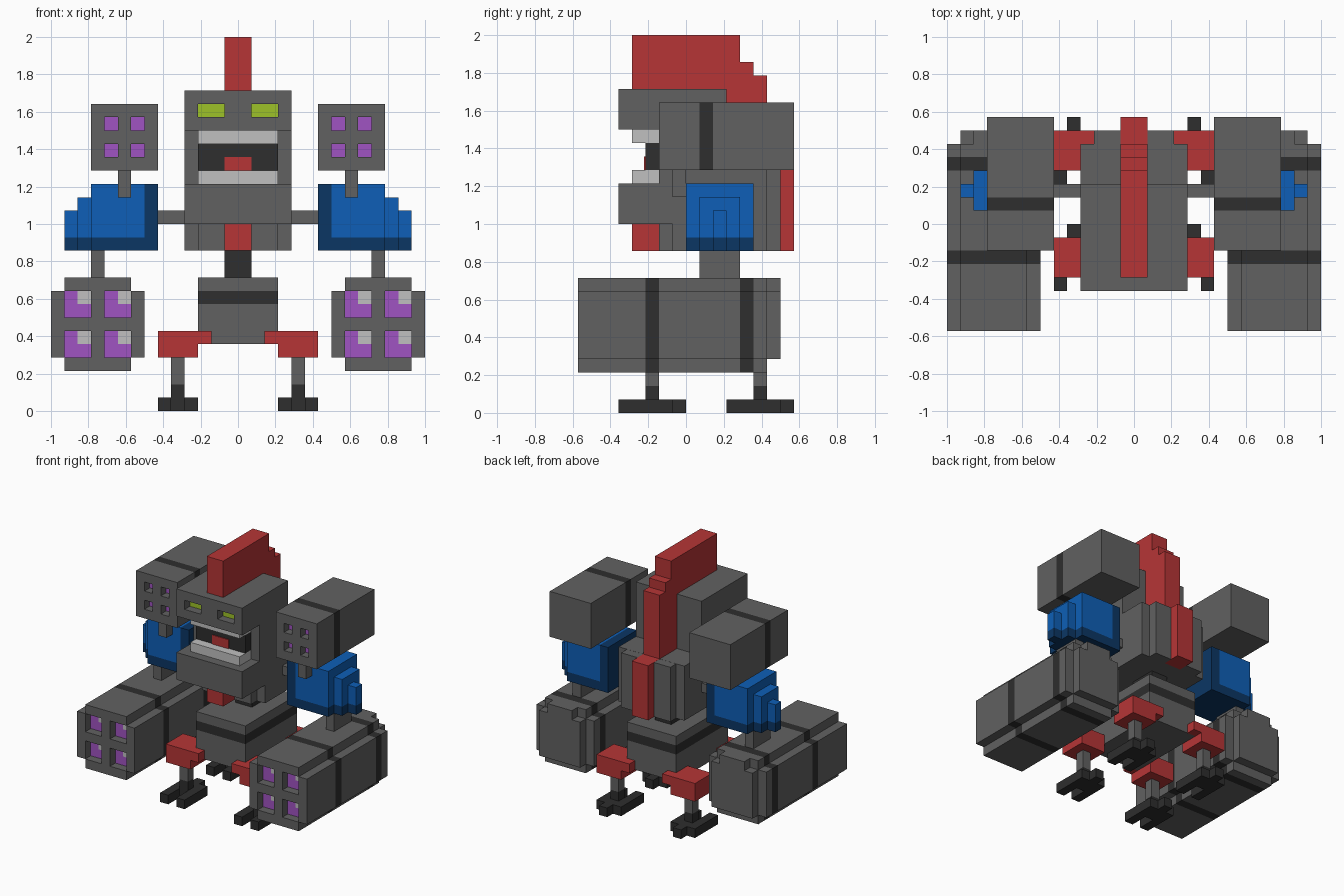
import bpy, bmesh
from mathutils import Vector

if "Cube" in bpy.data.objects:
    bpy.data.objects.remove(bpy.data.objects["Cube"], do_unlink=True)

U = 1 / 14  # one block


def linear(c):
    c /= 255
    return c / 12.92 if c <= 0.04045 else ((c + 0.055) / 1.055) ** 2.4


def material(name, r, g, b):
    m = bpy.data.materials.new(name)
    m.use_nodes = True
    col = (linear(r), linear(g), linear(b), 1)
    m.diffuse_color = col
    m.node_tree.nodes["Principled BSDF"].inputs["Base Color"].default_value = col
    return m


GREY = material("steel grey", 97, 97, 97)
BLACK = material("charcoal", 46, 46, 46)
RED = material("red", 182, 53, 54)
BLUE = material("blue", 14, 95, 183)
NAVY = material("dark blue", 11, 54, 100)
PURPLE = material("purple", 160, 84, 194)
LIGHT = material("light grey", 192, 192, 192)
GREEN = material("lime green", 157, 194, 40)


def part(name, mat, *boxes, side=1):
    """One object from boxes (x0, x1, y0, y1, z0, z1) in block units."""
    bm = bmesh.new()
    for x0, x1, y0, y1, z0, z1 in boxes:
        if side < 0:
            x0, x1 = -x1, -x0
        size = Vector((x1 - x0, y1 - y0, z1 - z0))
        mid = Vector((x0 + x1, y0 + y1, z0 + z1)) / 2
        for v in bmesh.ops.create_cube(bm, size=1)["verts"]:
            v.co = (v.co * size + mid) * U
    me = bpy.data.meshes.new(name)
    bm.to_mesh(me)
    bm.free()
    me.materials.append(mat)
    ob = bpy.data.objects.new(name, me)
    bpy.context.collection.objects.link(ob)


def grille(xs, zs, y0, y1):
    """Front plate with openings: xs and zs alternate solid and open spans."""
    boxes = []
    for i in range(len(xs) - 1):
        if i % 2 == 0:
            boxes.append((xs[i], xs[i + 1], y0, y1, zs[0], zs[-1]))
        else:
            for k in range(0, len(zs) - 1, 2):
                if zs[k] < zs[k + 1]:
                    boxes.append((xs[i], xs[i + 1], y0, y1, zs[k], zs[k + 1]))
    return boxes


# Head, jaw and face
part("head", GREY, (-4, 4, -4, 3, 21, 24), (-4, 4, -2, 3, 17, 21),
     *grille((-4, -3, -1, 1, 3, 4), (21, 22, 23, 24), -5, -4))
part("eyes", GREEN, (-3, -1, -4.08, -3.9, 22, 23), (1, 3, -4.08, -3.9, 22, 23))
part("jaw", GREY, (-4, 4, -5, -1, 14, 17))
part("mouth", BLACK, (-3, 3, -3, -1.9, 18, 20))
part("tongue", RED, (-1, 1, -3.1, -2.5, 18, 19))
part("upper_teeth", LIGHT, (-3, 3, -4, -1.9, 20, 21))
part("lower_teeth", LIGHT, (-3, 3, -4, -1.9, 17, 18))
part("beard", RED, (-1, 1, -4, -2, 12, 14))

# Crest running over the head and down the back
part("crest", RED, (-1, 1, -4, 4, 24, 28), (-1, 1, 3, 5, 18, 26), (-1, 1, 3, 6, 18, 25))
part("back_plate", RED, (-1, 1, 6, 8, 12, 18))

# Torso, waist and pelvis
part("torso", GREY, (-4, 4, -1, 6, 12, 18), (-3, 3, -2, 7, 12, 17.99))
part("waist", BLACK, (-1, 1, 1, 4, 10, 12))
part("pelvis_base", GREY, (-3, 3, -3, 6, 5, 8))
part("pelvis_band", BLACK, (-3, 3, -3, 6, 8, 9))
part("pelvis_top", GREY, (-3, 3, -3, 6, 9, 10))

for s, label in ((1, "left"), (-1, "right")):
    # Shoulder
    part(label + "_shoulder_strut", GREY, (4, 6, 2, 3, 14, 15), side=s)
    part(label + "_shoulder", BLUE, (7, 11, 0, 5, 13, 17), (11, 12, 1, 4, 13, 16),
         (12, 13, 2, 3, 13, 15), side=s)
    part(label + "_shoulder_trim", NAVY, (6, 7, 0, 5, 12, 17), (7, 11, 0, 5, 12, 13),
         (11, 12, 1, 4, 12, 13), (12, 13, 2, 3, 12, 13), side=s)

    # Upper cannon with four recessed barrels
    part(label + "_cannon_post", GREY, (8, 9, -1, 0, 16, 18), side=s)
    part(label + "_upper_cannon", GREY, (6, 11, -1, 1, 18, 23), (6, 11, 2, 8, 18, 23),
         *grille((6, 7, 8, 9, 10, 11), (18, 19, 20, 21, 22, 23), -2, -1), side=s)
    part(label + "_upper_cannon_band", BLACK, (6, 11, 1, 2, 18, 23), side=s)
    part(label + "_upper_barrels", PURPLE,
         *[(x, x + 1, -1.08, -0.9, z, z + 1) for x in (7, 9) for z in (19, 21)], side=s)

    # Forearm cannon, cross-shaped section in bands along its length
    part(label + "_forearm", GREY, (10, 11, 1, 4, 10, 12), side=s)
    shell = {GREY: [], BLACK: []}
    for y0, y1, mat in ((-7, -3, GREY), (-3, -2, BLACK), (-2, 4, GREY),
                        (4, 5, BLACK), (5, 6, GREY)):
        shell[mat] += [(7, 14, y0, y1, 4, 9), (8, 13, y0, y1, 3, 10)]
    rim = grille((7, 8, 10, 11, 13, 14), (4, 4, 6, 7, 9, 9), -8, -7)
    rim += [(8, 13, -8, -7, 3, 4), (8, 13, -8, -7, 9, 10)]
    cap = [(8, 13, 6, 7, 4, 9), (9, 12, 6, 7, 9, 10)]
    part(label + "_lower_cannon", GREY, *shell[GREY], *rim, *cap, side=s)
    part(label + "_lower_cannon_bands", BLACK, *shell[BLACK], side=s)
    holes = [(x, z) for x in (8, 11) for z in (4, 7)]
    part(label + "_lower_barrels", PURPLE,
         *[(x, x + 2, -7.06, -6.9, z, z + 2) for x, z in holes], side=s)
    # Glints sit in the +x upper corner on both sides
    g = 1 if s > 0 else 0
    part(label + "_barrel_glints", LIGHT,
         *[(x + g, x + g + 1, -7.12, -6.9, z + 1, z + 2) for x, z in holes], side=s)

    # Front and rear legs
    for y, end in ((-4, "front"), (4, "rear")):
        name = f"{label}_{end}"
        inner = (2, 3, y, y + 1, 5, 6) if end == "front" else (2, 3, y + 2, y + 3, 5, 6)
        part(name + "_hip", RED, (3, 6, y, y + 3, 4, 6), inner, side=s)
        part(name + "_shin", GREY, (4, 5, y + 1, y + 2, 2, 4), side=s)
        part(name + "_ankle", BLACK, (4, 5, y + 1, y + 2, 1, 2), side=s)
        part(name + "_foot", BLACK, (3, 4, y - 1, y + 3, 0, 1), (5, 6, y - 1, y + 3, 0, 1),
             (4, 5, y + 1, y + 4, 0, 1), side=s)
